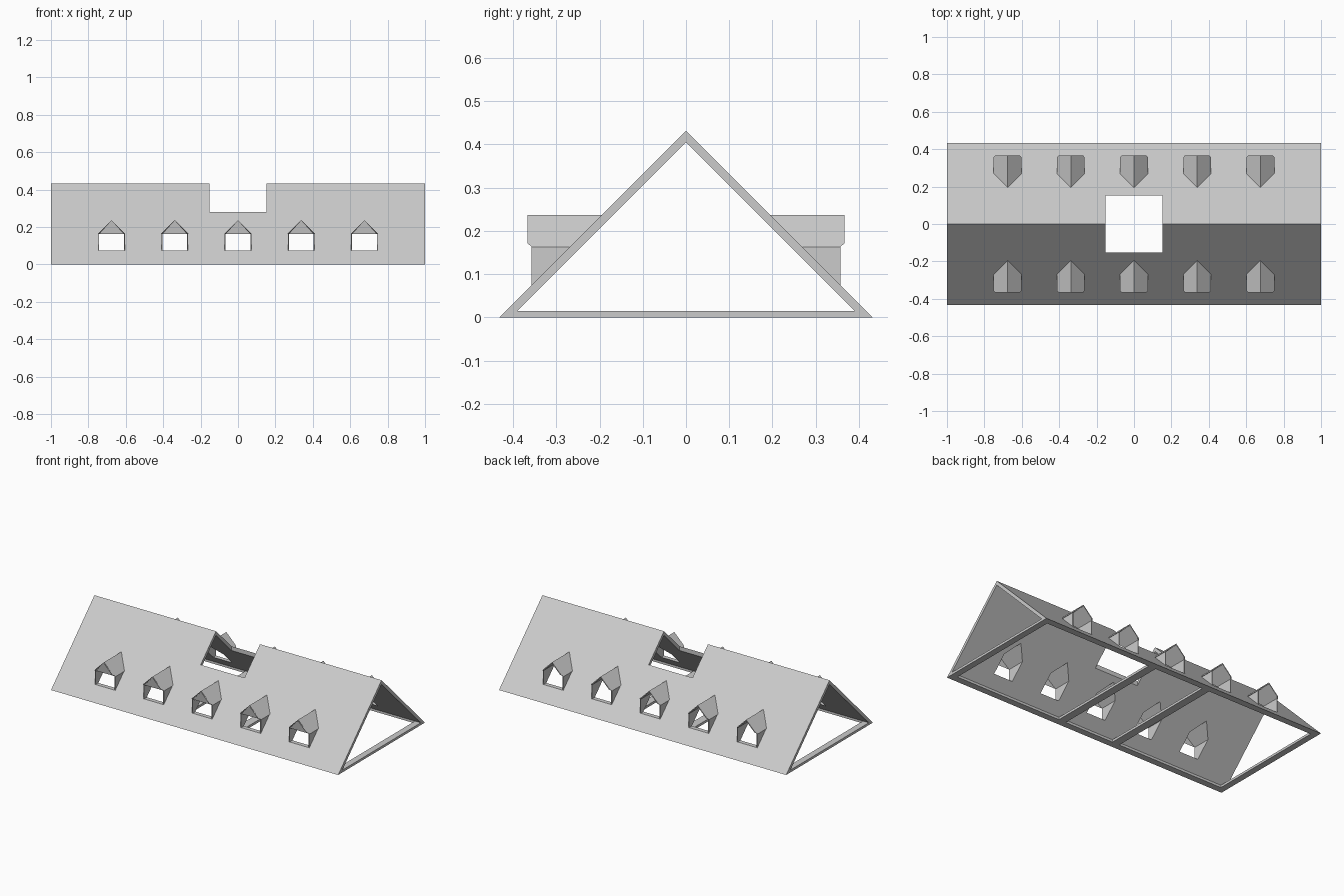
import bpy, bmesh

if "Cube" in bpy.data.objects:
    bpy.data.objects.remove(bpy.data.objects["Cube"], do_unlink=True)

grey = bpy.data.materials.new("light_grey")
grey.use_nodes = True
grey.diffuse_color = (0.6, 0.6, 0.6, 1)
grey.node_tree.nodes["Principled BSDF"].inputs["Base Color"].default_value = (0.6, 0.6, 0.6, 1)

RIDGE = 0.432       # ridge height, also half the depth (45 degree slopes)
HOLE = 0.153        # half the square opening at the ridge
SPACING = 0.338     # between dormers
FRONT = 0.357       # dormer wall face
EAVE, PEAK = 0.163, 0.237
INNER_PEAK = 0.229


def loft(name, start, end):
    """Solid between two matching outlines."""
    bm = bmesh.new()
    a = [bm.verts.new(p) for p in start]
    b = [bm.verts.new(p) for p in end]
    n = len(a)
    for i in range(n):
        j = (i + 1) % n
        bm.faces.new((a[i], a[j], b[j], b[i]))
    bm.faces.new(a[::-1])
    bm.faces.new(b)
    bmesh.ops.triangulate(bm, faces=[f for f in bm.faces if len(f.verts) > 4])
    bmesh.ops.recalc_face_normals(bm, faces=bm.faces)
    mesh = bpy.data.meshes.new(name)
    bm.to_mesh(mesh)
    bm.free()
    mesh.materials.append(grey)
    obj = bpy.data.objects.new(name, mesh)
    bpy.context.collection.objects.link(obj)
    return obj


def box(name, x0, x1, y, z0, z1):
    ring = [(-y, z0), (y, z0), (y, z1), (-y, z1)]
    return loft(name, [(x0, *p) for p in ring], [(x1, *p) for p in ring])


def cut(target, cutter):
    mod = target.modifiers.new("cut", "BOOLEAN")
    mod.operation = "DIFFERENCE"
    mod.solver = "EXACT"
    mod.object = cutter
    bpy.context.view_layer.objects.active = target
    bpy.ops.object.modifier_apply(modifier=mod.name)
    bpy.data.objects.remove(cutter, do_unlink=True)


# Gabled roof shell with flat rails along its lower edges
half = [(0.39, 0), (RIDGE, 0), (0, RIDGE)]
inner = [(-0.39, 0.015), (0, 0.405), (0.39, 0.015)]
section = half + [(-RIDGE, 0), (-0.39, 0)] + inner
roof = loft("roof_shell", [(-1, *p) for p in section], [(1, *p) for p in section])

# Ridge opening and dormer openings
cut(roof, box("ridge_cutter", -HOLE, HOLE, HOLE, 0.24, 0.6))
dormer_x = [i * SPACING for i in range(-2, 3)]
for cx in dormer_x:
    pent = [(-0.066, 0.075), (0.066, 0.075), (0.066, EAVE), (0, INNER_PEAK), (-0.066, EAVE)]
    cut(roof, loft("dormer_cutter",
                   [(cx + x, -0.6, z) for x, z in pent],
                   [(cx + x, 0.6, z) for x, z in pent]))

# Floor ties at both ends and beside the ridge opening
for name, x0, x1 in (("end_tie", 0.96, 1.0), ("middle_tie", 0.17, 0.22)):
    for s in (-1, 1):
        box(name, s * x0, s * x1, 0.395, 0, 0.015)


def depth(z):
    """Distance from the centre line to just under the roof surface."""
    return RIDGE - z - 0.004


# Dormers: two side walls and a thin gabled roof each, on both slopes
for side in (-1, 1):
    for cx in dormer_x:
        for s in (-1, 1):
            tri = [(FRONT, RIDGE - FRONT), (FRONT, EAVE + 0.002), (depth(EAVE), EAVE + 0.002)]
            loft("dormer_wall",
                 [(cx + s * 0.066, side * y, z) for y, z in tri],
                 [(cx + s * 0.071, side * y, z) for y, z in tri])

        # Roof chevron with trimmed eave corners
        clip = 0.009
        outer = PEAK - EAVE
        under = INNER_PEAK - EAVE
        right = [(outer, EAVE), (outer - clip, EAVE + clip)]
        below = [(under - clip, EAVE + clip), (under, EAVE)]
        flip = lambda pts: [(-x, z) for x, z in reversed(pts)]
        chevron = right + [(0, PEAK)] + flip(right) + flip(below) + [(0, INNER_PEAK)] + below
        loft("dormer_roof",
             [(cx + x, side * (FRONT if z == EAVE else FRONT + 0.01), z) for x, z in chevron],
             [(cx + x, side * depth(z), z) for x, z in chevron])
